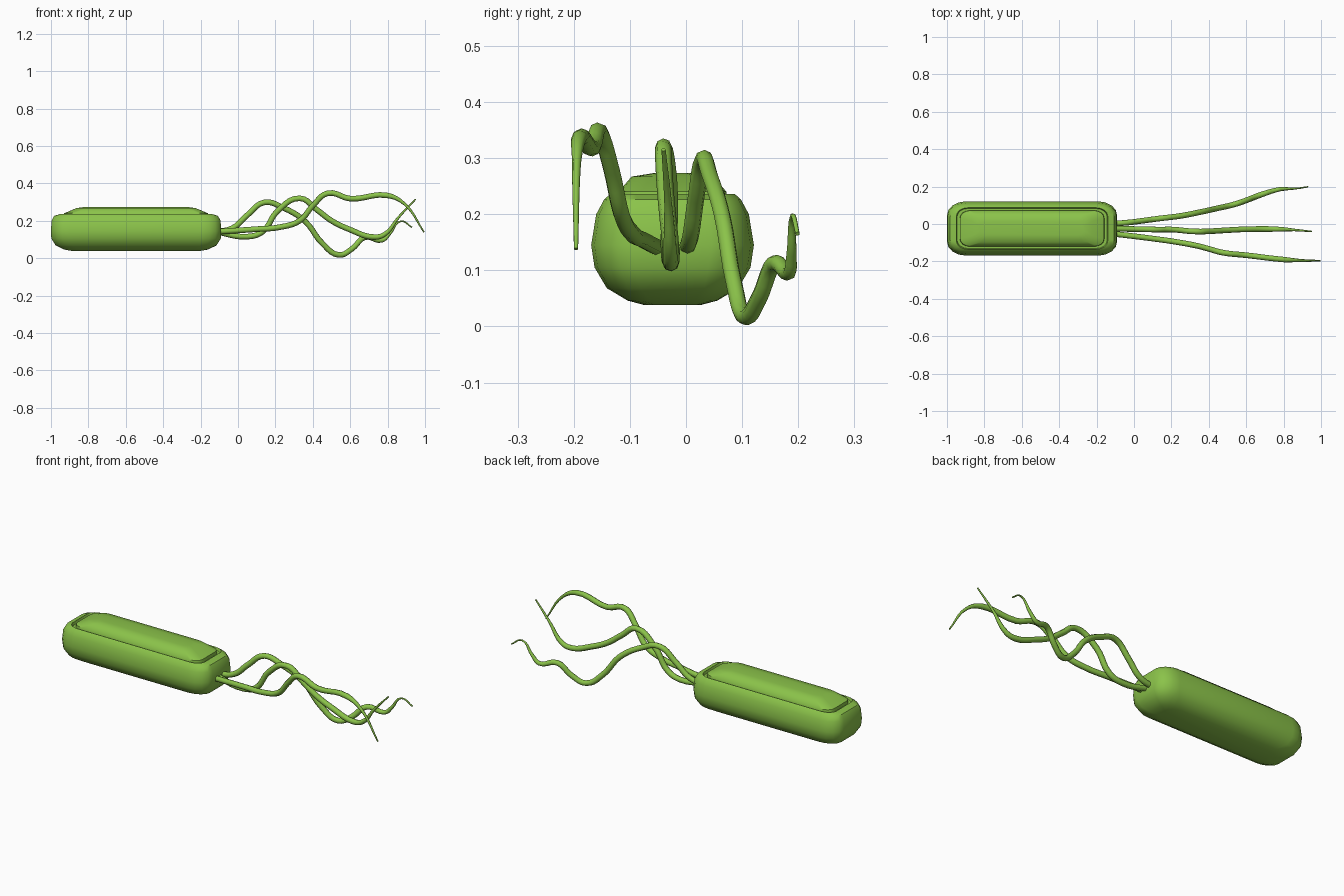
import bpy, bmesh, math
from math import radians, cos, sin
from mathutils import Vector

cube = bpy.data.objects.get("Cube")
if cube:
    bpy.data.objects.remove(cube, do_unlink=True)

green = bpy.data.materials.new("leaf_green")
green.use_nodes = True
color = (0.258, 0.546, 0.068, 1)
green.diffuse_color = color
green.node_tree.nodes["Principled BSDF"].inputs["Base Color"].default_value = color

CENTER = Vector((-0.545, -0.024, 0))


def finish(obj, angle):
    bpy.ops.object.select_all(action='DESELECT')
    obj.select_set(True)
    bpy.context.view_layer.objects.active = obj
    bpy.ops.object.shade_smooth_by_angle(angle=radians(angle))


def rounded_ring(bm, z, hx, hy, rx, ry, steps=4):
    """Rounded rectangle of vertices at one height."""
    verts = []
    for quarter, (sx, sy) in enumerate([(1, 1), (-1, 1), (-1, -1), (1, -1)]):
        for i in range(steps + 1):
            a = radians(90) * (quarter + i / steps)
            p = Vector((sx * (hx - rx) + rx * cos(a), sy * (hy - ry) + ry * sin(a), z))
            verts.append(bm.verts.new(p + CENTER))
    return verts


def build_loft(name, sections, angle):
    bm = bmesh.new()
    rings = [rounded_ring(bm, *s) for s in sections]
    for low, high in zip(rings, rings[1:]):
        n = len(low)
        for i in range(n):
            j = (i + 1) % n
            bm.faces.new((low[i], low[j], high[j], high[i]))
    bm.faces.new(rings[0][::-1])
    bm.faces.new(rings[-1])
    bmesh.ops.recalc_face_normals(bm, faces=bm.faces)
    mesh = bpy.data.meshes.new(name)
    bm.to_mesh(mesh)
    bm.free()
    mesh.materials.append(green)
    obj = bpy.data.objects.new(name, mesh)
    bpy.context.collection.objects.link(obj)
    finish(obj, angle)


def build_tentacle(name, path, radius=0.015):
    """Smooth tube through the path, tapering to a thin tip."""
    curve = bpy.data.curves.new(name, 'CURVE')
    curve.dimensions = '3D'
    curve.bevel_depth = radius
    curve.bevel_resolution = 2
    curve.resolution_u = 5
    curve.use_fill_caps = True
    spline = curve.splines.new('BEZIER')
    spline.bezier_points.add(len(path) - 1)
    for point, co in zip(spline.bezier_points, path):
        point.co = co
        point.handle_left_type = point.handle_right_type = 'AUTO'
        point.radius = min(1, max(0.25, (path[-1][0] - co[0]) / 0.2))
    temp = bpy.data.objects.new(name + "_path", curve)
    bpy.context.collection.objects.link(temp)
    graph = bpy.context.evaluated_depsgraph_get()
    mesh = bpy.data.meshes.new_from_object(temp.evaluated_get(graph))
    bpy.data.objects.remove(temp, do_unlink=True)
    mesh.materials.clear()
    mesh.materials.append(green)
    obj = bpy.data.objects.new(name, mesh)
    bpy.context.collection.objects.link(obj)
    finish(obj, 60)


# Capsule body with a recessed groove around the raised top panel
build_loft("body", [
    (0.038, 0.34, 0.05, 0.08, 0.03),
    (0.046, 0.385, 0.08, 0.08, 0.04),
    (0.068, 0.43, 0.117, 0.09, 0.06),
    (0.105, 0.453, 0.139, 0.1, 0.075),
    (0.145, 0.455, 0.145, 0.1, 0.075),
    (0.2, 0.452, 0.136, 0.1, 0.07),
    (0.226, 0.438, 0.122, 0.09, 0.06),
    (0.236, 0.405, 0.111, 0.06, 0.045),
    (0.222, 0.401, 0.107, 0.06, 0.045),
    (0.222, 0.386, 0.097, 0.055, 0.04),
    (0.24, 0.384, 0.096, 0.055, 0.04),
    (0.267, 0.32, 0.073, 0.05, 0.035),
    (0.273, 0.28, 0.035, 0.04, 0.02),
], 40)

# Three trailing tentacles
build_tentacle("left_tentacle", [
    (-0.13, 0, 0.14), (-0.03, 0.008, 0.16), (0.05, 0.018, 0.23), (0.14, 0.03, 0.298),
    (0.24, 0.042, 0.27), (0.36, 0.065, 0.195), (0.45, 0.085, 0.08),
    (0.54, 0.106, 0.017), (0.61, 0.13, 0.05), (0.68, 0.157, 0.112),
    (0.77, 0.184, 0.095), (0.81, 0.188, 0.13), (0.87, 0.19, 0.197),
    (0.93, 0.199, 0.165)])
build_tentacle("middle_tentacle", [
    (-0.13, -0.025, 0.145), (0.05, -0.028, 0.115), (0.13, -0.03, 0.14),
    (0.21, -0.03, 0.25), (0.33, -0.04, 0.32), (0.42, -0.038, 0.26),
    (0.5, -0.033, 0.2), (0.6, -0.028, 0.152), (0.72, -0.027, 0.113),
    (0.78, -0.028, 0.125), (0.86, -0.032, 0.22), (0.95, -0.04, 0.315)])
build_tentacle("right_tentacle", [
    (-0.13, -0.05, 0.14), (0.1, -0.078, 0.155), (0.22, -0.095, 0.165),
    (0.33, -0.115, 0.2), (0.4, -0.133, 0.28), (0.48, -0.154, 0.347),
    (0.6, -0.167, 0.318), (0.8, -0.19, 0.335), (0.89, -0.195, 0.29),
    (0.995, -0.196, 0.138)])
